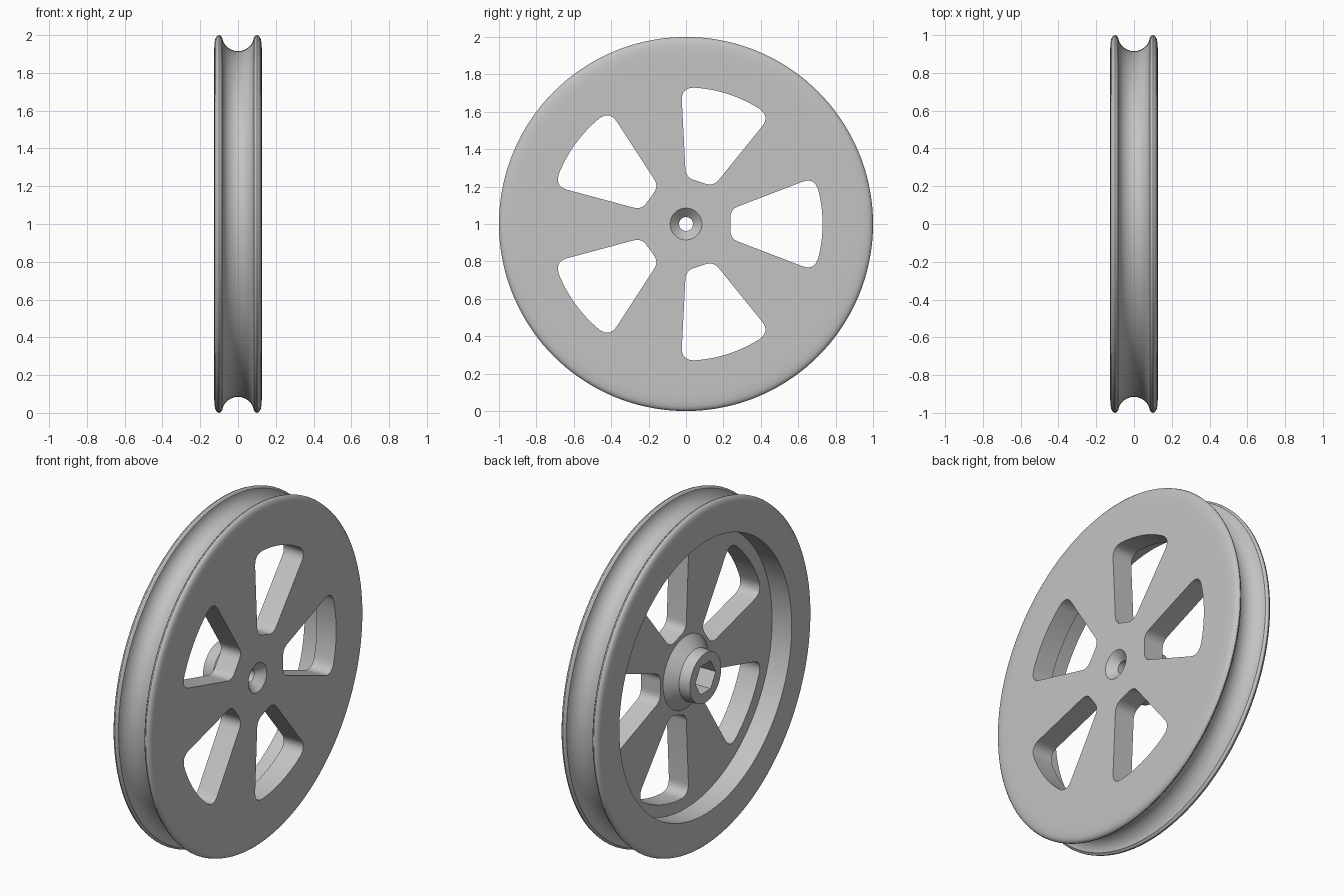
import bpy, bmesh
from math import sin, cos, pi, radians, atan2
from mathutils import Vector, Matrix

cube = bpy.data.objects.get("Cube")
if cube:
    bpy.data.objects.remove(cube, do_unlink=True)

mat = bpy.data.materials.new("light grey")
mat.use_nodes = True
grey = (0.55, 0.55, 0.55, 1)
mat.diffuse_color = grey
mat.node_tree.nodes["Principled BSDF"].inputs["Base Color"].default_value = grey

AXLE = Vector((0, 0, 1))
HALF = 0.127      # half of the wheel width
SEGMENTS = 144


def finish(bm, name):
    bmesh.ops.recalc_face_normals(bm, faces=bm.faces)
    mesh = bpy.data.meshes.new(name)
    bm.to_mesh(mesh)
    bm.free()
    mesh.materials.append(mat)
    obj = bpy.data.objects.new(name, mesh)
    obj.location = AXLE
    bpy.context.collection.objects.link(obj)
    return obj


def lathe(name, profile):
    """Revolve a closed (x, radius) profile about the x axis."""
    bm = bmesh.new()
    rings = []
    for i in range(SEGMENTS):
        a = 2 * pi * i / SEGMENTS
        rings.append([bm.verts.new((x, r * cos(a), r * sin(a))) for x, r in profile])
    n = len(profile)
    for i in range(SEGMENTS):
        p, q = rings[i], rings[(i + 1) % SEGMENTS]
        for j in range(n):
            k = (j + 1) % n
            bm.faces.new((p[j], p[k], q[k], q[j]))
    return finish(bm, name)


def prism(bm, outline, x0, x1, turn=0):
    """Extrude a (y, z) outline along x, turned about the axle."""
    rot = Matrix.Rotation(turn, 3, 'X')
    ends = [[bm.verts.new(rot @ Vector((x, p[0], p[1]))) for p in outline] for x in (x0, x1)]
    bm.faces.new(ends[0])
    bm.faces.new(ends[1])
    n = len(outline)
    for i in range(n):
        j = (i + 1) % n
        bm.faces.new((ends[0][i], ends[0][j], ends[1][j], ends[1][i]))


def corner(a, p, b, steps=8):
    """Rounded corner from a to b around the point p."""
    return [a * (1 - t) ** 2 + p * 2 * t * (1 - t) + b * t ** 2
            for t in (i / steps for i in range(steps + 1))]


# Profile: cable groove, rounded lips, flat outer face, recessed web and hub
groove = [(-0.085 * cos(pi * i / 24), 1 - 0.085 * sin(pi * i / 24)) for i in range(1, 24)]
lip = [(0.087, 0.991), (0.093, 0.998), (0.1, 1.0), (0.109, 0.997), (0.117, 0.988),
       (0.122, 0.974), (0.125, 0.95), (0.1265, 0.92), (HALF, 0.88)]
right_face = [(HALF, 0.085), (0.08, 0.037)]
hub = [(-HALF, 0.037), (-HALF, 0.145), (-0.06, 0.15), (0, 0.213)]
recess = [(0, 0.8), (-HALF, 0.8)]
left_lip = [(-x, r) for x, r in reversed(lip)]
wheel = lathe("pulley_wheel", groove + lip + right_face + hub + recess + left_lip)

# Window outline: straight inner edge, flared sides, curved outer edge
inner, outer = Vector((0.237, 0.078)), Vector((0.686, 0.25))
radius = outer.length
side = (outer - inner).normalized()
spread = atan2(outer.y, outer.x)
trim = spread - 0.07 / radius
arc = [Vector((cos(a), sin(a))) * radius
       for a in (trim * i / 10 for i in range(11))]
half = arc[:-1] + corner(arc[-1], outer, outer - side * 0.07)
half += corner(inner + side * 0.045, inner, inner - Vector((0, 0.045)))
window = half + [Vector((p.x, -p.y)) for p in reversed(half[1:])]

# Cutters: five windows and the hexagonal nut pocket
bm = bmesh.new()
for i in range(5):
    prism(bm, window, -0.2, 0.2, 2 * pi * i / 5)
hexagon = [(0.095 * cos(pi * i / 3), 0.095 * sin(pi * i / 3)) for i in range(6)]
prism(bm, hexagon, -0.2, -0.02)
cutter = finish(bm, "cutter")
cutter.hide_render = True

cut = wheel.modifiers.new("windows", 'BOOLEAN')
cut.operation = 'DIFFERENCE'
cut.solver = 'EXACT'
cut.object = cutter
bpy.ops.object.select_all(action='DESELECT')
bpy.context.view_layer.objects.active = wheel
wheel.select_set(True)
bpy.ops.object.modifier_apply(modifier=cut.name)
bpy.data.objects.remove(cutter, do_unlink=True)
bpy.ops.object.shade_smooth_by_angle(angle=radians(30))
